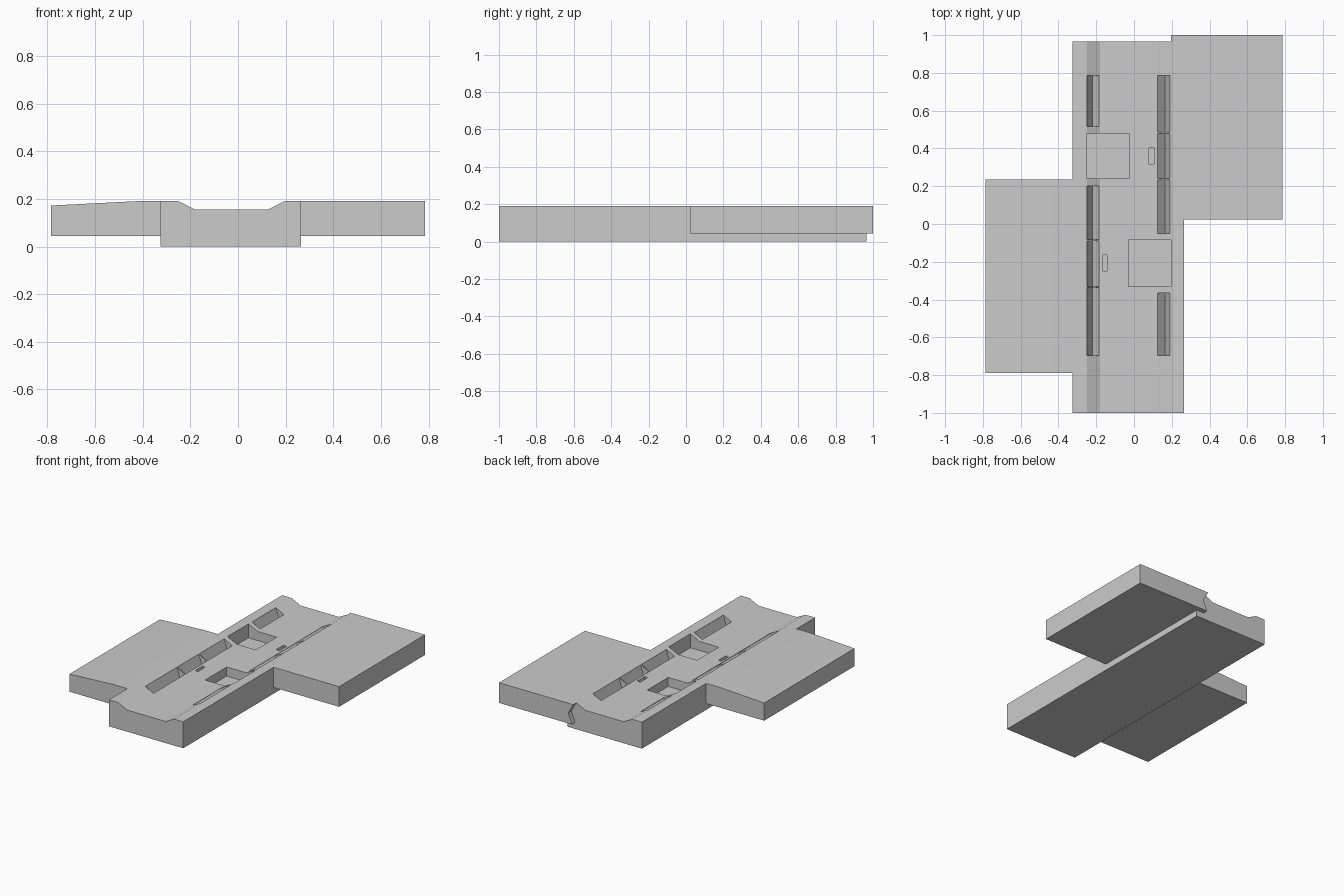
import bpy

if "Cube" in bpy.data.objects:
    bpy.data.objects.remove(bpy.data.objects["Cube"])


def prism(name, profile, y0, y1):
    """Extrude an x-z outline along y."""
    n = len(profile)
    area = sum(profile[i][0] * profile[(i + 1) % n][1] - profile[(i + 1) % n][0] * profile[i][1]
               for i in range(n))
    if area < 0:
        profile = profile[::-1]
    verts = [(x, y0, z) for x, z in profile] + [(x, y1, z) for x, z in profile]
    faces = [tuple(range(n)), tuple(range(2 * n - 1, n - 1, -1))]
    faces += [(i, i + n, (i + 1) % n + n, (i + 1) % n) for i in range(n)]
    me = bpy.data.meshes.new(name)
    me.from_pydata(verts, [], faces)
    ob = bpy.data.objects.new(name, me)
    bpy.context.collection.objects.link(ob)
    return ob


def box_profile(x0, x1, z0, z1):
    return [(x0, z0), (x1, z0), (x1, z1), (x0, z1)]


# Central slab with a shallow sloped-side channel
body = prism("channel_body", [(-.325, 0), (.265, 0), (.265, .19), (.195, .19), (.125, .155),
                              (-.18, .155), (-.25, .19), (-.325, .19)], -1, .965)

# Side wings, raised above the base; the left one slopes at its outer edge
prism("left_wing", [(-.785, .045), (-.325, .045), (-.325, .19), (-.43, .19), (-.785, .172)],
      -.79, .235)
prism("right_wing", box_profile(.265, .785, .045, .19), .025, 1)
# Overhanging inner end of the right wing, with a notched edge
prism("right_wing_end", [(.265, .045), (.265, .19), (.195, .19), (.235, .12), (.205, .045)],
      .965, 1)

cutters = []
# V-shaped slots along both channel slopes
left_slot = [(-.25, .25), (-.25, .188), (-.22, .11), (-.185, .155), (-.185, .25)]
right_slot = [(.125, .25), (.125, .153), (.165, .11), (.19, .186), (.19, .25)]
for y0, y1 in [(.515, .785), (-.083, .2), (-.33, -.09), (-.695, -.337)]:
    cutters.append(prism("left_slot_cutter", left_slot, y0, y1))
for y0, y1 in [(.487, .785), (.242, .479), (-.05, .234), (-.695, -.365)]:
    cutters.append(prism("right_slot_cutter", right_slot, y0, y1))

# Square pits and small slits in the channel floor
for x0, x1, y0, y1, floor in [(-.252, -.027, .2405, .478, .09), (-.03, .197, -.33, -.085, .09),
                              (.08, .106, .318, .402, .125), (-.167, -.143, -.248, -.165, .125)]:
    cutters.append(prism("pit_cutter", box_profile(x0, x1, floor, .25), y0, y1))

for c in cutters:
    m = body.modifiers.new("cut", 'BOOLEAN')
    m.operation = 'DIFFERENCE'
    m.solver = 'EXACT'
    m.object = c
    c.hide_render = True
    c.hide_set(True)
